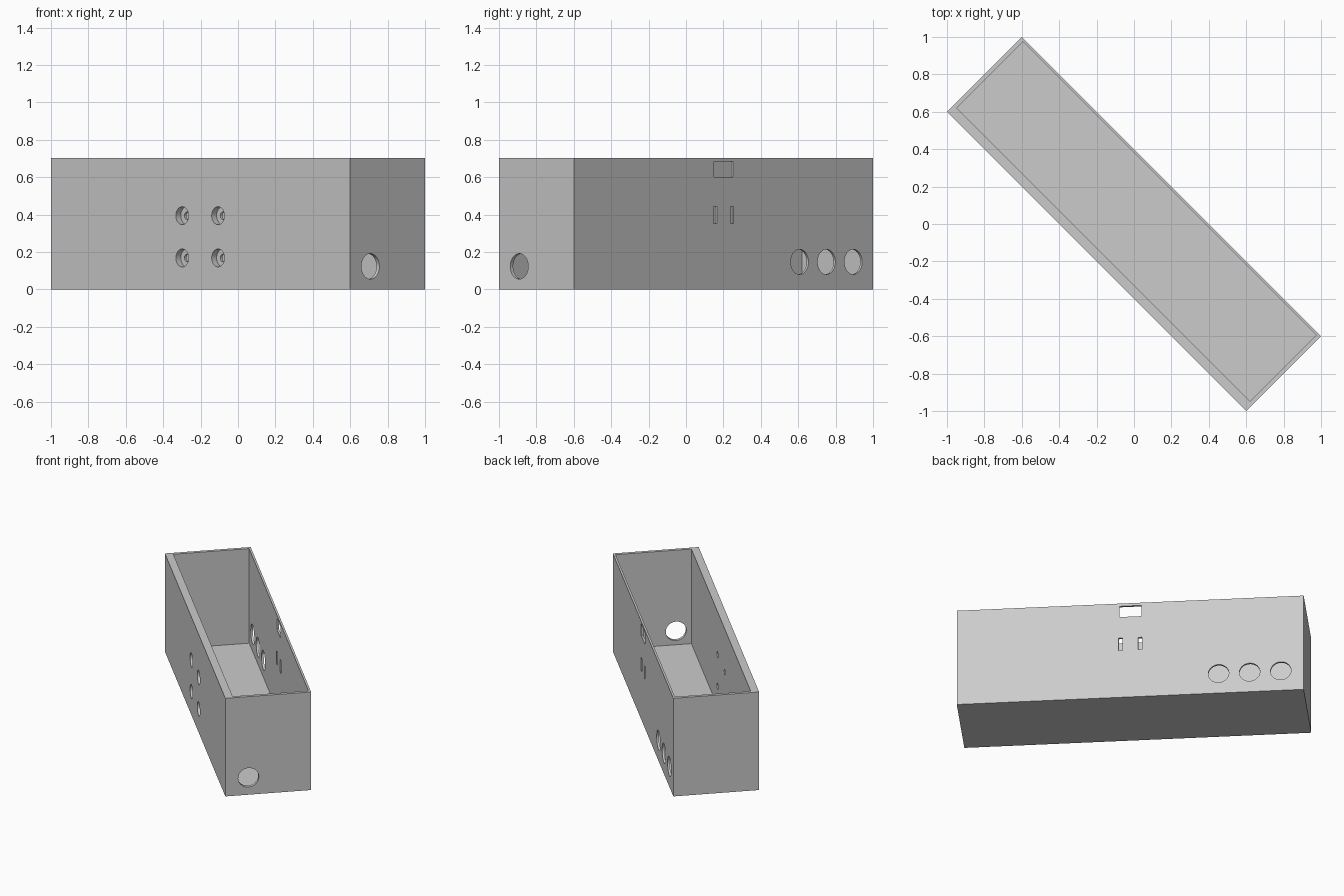
import bpy, math
from mathutils import Matrix

if "Cube" in bpy.data.objects:
    bpy.data.objects.remove(bpy.data.objects["Cube"])

L, W, H = 1.131, 0.283, 0.703      # half length, half width, height

grey = bpy.data.materials.new("plain_grey")
grey.diffuse_color = (0.6, 0.6, 0.6, 1)
grey.use_nodes = True
grey.node_tree.nodes["Principled BSDF"].inputs["Base Color"].default_value = grey.diffuse_color


def block(name, x0, x1, y0, y1, z0, z1):
    bpy.ops.mesh.primitive_cube_add(size=1)
    ob = bpy.context.object
    ob.name = name
    ob.data.transform(Matrix.Translation(((x0 + x1) / 2, (y0 + y1) / 2, (z0 + z1) / 2))
                      @ Matrix.Diagonal((x1 - x0, y1 - y0, z1 - z0, 1)))
    return ob


def rod(name, r, center, depth, axis):
    bpy.ops.mesh.primitive_cylinder_add(vertices=48, radius=r, depth=depth)
    ob = bpy.context.object
    ob.name = name
    turn = Matrix.Rotation(math.pi / 2, 4, 'Y' if axis == 'X' else 'X')
    ob.data.transform(Matrix.Translation(center) @ turn)
    return ob


def cut(target, cutter):
    mod = target.modifiers.new("cut", 'BOOLEAN')
    mod.operation, mod.solver, mod.object = 'DIFFERENCE', 'EXACT', cutter
    bpy.ops.object.select_all(action='DESELECT')
    target.select_set(True)
    bpy.context.view_layer.objects.active = target
    bpy.ops.object.modifier_apply(modifier=mod.name)
    bpy.data.objects.remove(cutter)


# Open box with a thick front wall and a thin back wall
box = block("open_enclosure", -L, L, -W, W, 0, H)
box.data.materials.append(grey)
cut(box, block("cavity", -L + 0.022, L - 0.022, -W + 0.052, W - 0.014, 0.025, H + 0.1))

# Cable hole in the end wall
cut(box, rod("end_hole", 0.068, (L, -0.13, 0.123), 0.2, 'X'))

# Row of round holes in the back wall
for x in (-0.576, -0.779, -0.982):
    cut(box, rod("back_hole", 0.067, (x, W, 0.147), 0.2, 'Y'))

# Window and two slots in the back wall
cut(box, block("window", -0.073, 0.071, W - 0.1, W + 0.1, 0.602, 0.683))
for x in (-0.065, 0.062):
    cut(box, block("slot", x - 0.013, x + 0.013, W - 0.1, W + 0.1, 0.352, 0.444))

# Counterbored screw holes in the front wall
for x in (-0.139, 0.132):
    for z in (0.168, 0.394):
        cut(box, rod("counterbore", 0.048, (x, -W, z), 0.074, 'Y'))
        cut(box, rod("screw_hole", 0.02, (x, -W, z), 0.2, 'Y'))

# Smooth hole walls, then turn the box diagonally
box.data.transform(Matrix.Rotation(-math.pi / 4, 4, 'Z'))
bpy.ops.object.select_all(action='DESELECT')
box.select_set(True)
bpy.context.view_layer.objects.active = box
bpy.ops.object.shade_smooth_by_angle(angle=math.radians(30))
